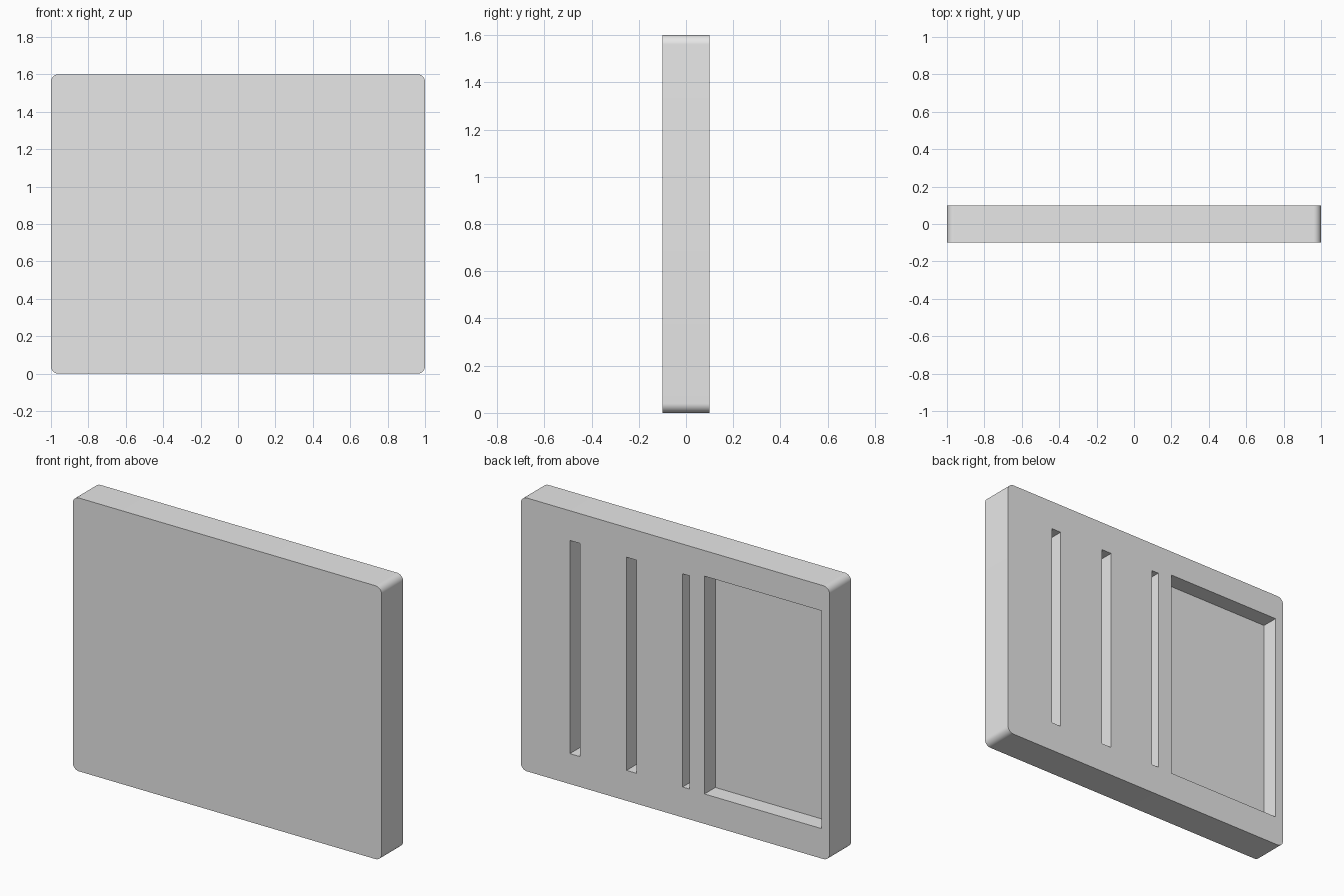
import bpy
import bmesh
from mathutils import Matrix, Vector

cube = bpy.data.objects.get("Cube")
if cube:
    bpy.data.objects.remove(cube, do_unlink=True)

WIDTH, DEPTH, HEIGHT = 2.0, 0.2, 1.6
CORNER_RADIUS = 0.04
RECESS_DEPTH = 0.1

grey = bpy.data.materials.new("plain_grey")
grey.use_nodes = True
grey.diffuse_color = (0.8, 0.8, 0.8, 1)
bsdf = next(n for n in grey.node_tree.nodes if n.type == "BSDF_PRINCIPLED")
bsdf.inputs["Base Color"].default_value = grey.diffuse_color


def add_box(name, low, high, corner=0.0):
    """Box between two corners, optionally rounding the edges that run along y."""
    low, high = Vector(low), Vector(high)
    bm = bmesh.new()
    bmesh.ops.create_cube(bm, size=1, matrix=Matrix.LocRotScale(
        (low + high) / 2, None, high - low))
    if corner:
        edges = [e for e in bm.edges
                 if abs(e.verts[0].co.y - e.verts[1].co.y) > DEPTH / 2]
        bmesh.ops.bevel(bm, geom=edges, offset=corner, segments=12,
                        profile=0.5, affect="EDGES")
    mesh = bpy.data.meshes.new(name)
    bm.to_mesh(mesh)
    bm.free()
    mesh.materials.append(grey)
    obj = bpy.data.objects.new(name, mesh)
    bpy.context.collection.objects.link(obj)
    return obj


# Slab with rounded corners
panel = add_box("panel", (-WIDTH / 2, -DEPTH / 2, 0),
                (WIDTH / 2, DEPTH / 2, HEIGHT), CORNER_RADIUS)
bpy.context.view_layer.objects.active = panel
panel.select_set(True)

# Recesses in the back: x range and z range
recesses = {
    "wide_slot_outer": (0.617, 0.682, 0.178, 1.426),
    "wide_slot_inner": (0.25, 0.315, 0.178, 1.426),
    "narrow_slot": (-0.093, -0.048, 0.178, 1.426),
    "large_pocket": (-0.946, -0.19, 0.175, 1.45),
}
for name, (x0, x1, z0, z1) in recesses.items():
    cutter = add_box(name + "_cutter", (x0, DEPTH / 2 - RECESS_DEPTH, z0),
                     (x1, DEPTH, z1))
    cutter.hide_render = True
    cut = panel.modifiers.new(name, "BOOLEAN")
    cut.operation = "DIFFERENCE"
    cut.solver = "EXACT"
    cut.object = cutter
    bpy.ops.object.modifier_apply(modifier=cut.name)
    bpy.data.objects.remove(cutter, do_unlink=True)

# Smooth corners, crisp edges
bpy.ops.object.shade_smooth_by_angle()
